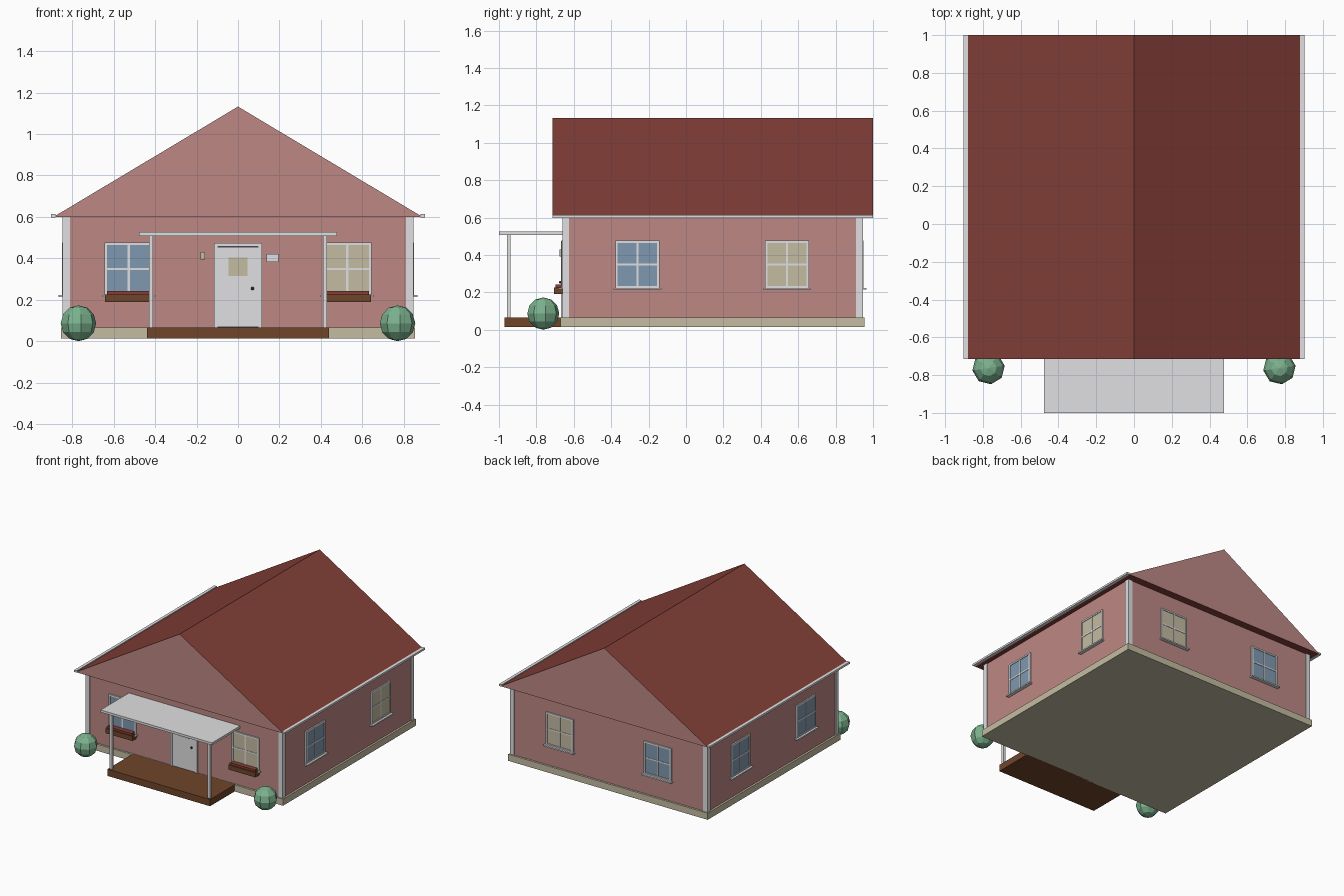
import bpy, bmesh, math
from mathutils import Matrix, Vector

if "Cube" in bpy.data.objects:
    bpy.data.objects.remove(bpy.data.objects["Cube"])


def mat(name, hexcol):
    def lin(c):
        c /= 255
        return c / 12.92 if c < 0.04045 else ((c + 0.055) / 1.055) ** 2.4
    m = bpy.data.materials.new(name)
    m.diffuse_color = (*[lin(int(hexcol[i:i + 2], 16)) for i in (0, 2, 4)], 1)
    m.use_nodes = True
    m.node_tree.nodes["Principled BSDF"].inputs["Base Color"].default_value = m.diffuse_color
    return m


PINK = mat("wall_pink", "BC8784")
RED = mat("roof_red", "843F38")
WHITE = mat("trim_white", "E0E0E2")
CREAM = mat("cream", "C4BCA2")
BLUE = mat("glass_blue", "8099B0")
BROWN = mat("wood_brown", "70452A")
GREEN = mat("leaf_green", "7BB28E")
DARK = mat("dark_metal", "4A4A4E")


def finish(name, bm, *mats):
    bmesh.ops.recalc_face_normals(bm, faces=bm.faces)
    me = bpy.data.meshes.new(name)
    bm.to_mesh(me)
    bm.free()
    for m in mats:
        me.materials.append(m)
    ob = bpy.data.objects.new(name, me)
    bpy.context.collection.objects.link(ob)
    return ob


def boxes(name, material, *ranges, matrix=Matrix()):
    """One object from boxes given as x0, x1, y0, y1, z0, z1."""
    bm = bmesh.new()
    for x0, x1, y0, y1, z0, z1 in ranges:
        c = Vector((x0 + x1, y0 + y1, z0 + z1)) / 2
        m = Matrix.Translation(c) @ Matrix.Diagonal((x1 - x0, y1 - y0, z1 - z0, 1))
        bmesh.ops.create_cube(bm, size=1, matrix=matrix @ m)
    return finish(name, bm, material)


# house body
W, F, B = 0.84, -0.655, 0.94
boxes("foundation", CREAM, (-0.855, 0.855, -0.67, 0.955, 0.014, 0.065))
boxes("walls", PINK, (-W, W, F, B, 0.065, 0.602))
e, t = 0.006, 0.03
boxes("corner_trim", WHITE, *[
    (min(sx * (W + e), sx * (W - t)), max(sx * (W + e), sx * (W - t)), y0, y1, 0.065, 0.6)
    for sx in (-1, 1) for y0, y1 in ((F - e, F + t), (B - t, B + e))])

# gabled roof: pink gable ends, red slopes and soffit
bm = bmesh.new()
profile = [(-0.89, 0.6), (0.89, 0.6), (0, 1.132)]
tri = bm.faces.new([bm.verts.new((x, -0.715, z)) for x, z in profile])
ext = bmesh.ops.extrude_face_region(bm, geom=[tri], use_keep_orig=True)
bmesh.ops.translate(bm, vec=(0, 1.715, 0),
                    verts=[v for v in ext["geom"] if isinstance(v, bmesh.types.BMVert)])
bm.normal_update()
for f in bm.faces:
    f.material_index = 1 if abs(f.normal.y) > 0.9 else 0
finish("roof", bm, RED, PINK)
boxes("gutters", WHITE, *[(min(s * 0.88, s * 0.903), max(s * 0.88, s * 0.903), -0.715, 1.0, 0.598, 0.613)
                          for s in (-1, 1)])

# porch
boxes("porch_deck", BROWN, (-0.44, 0.44, -0.97, -0.66, 0.014, 0.066))
boxes("porch_roof", WHITE, (-0.477, 0.477, -1.0, -0.65, 0.508, 0.526))
boxes("porch_posts", WHITE, *[(s * 0.42 - 0.01, s * 0.42 + 0.01, -0.957, -0.937, 0.066, 0.51)
                              for s in (-1, 1)])

# door
boxes("door_frame", WHITE, (-0.115, -0.097, F - 0.012, F, 0.066, 0.475),
      (0.097, 0.115, F - 0.012, F, 0.066, 0.475), (-0.1, 0.1, F - 0.012, F, 0.457, 0.475))
boxes("door", WHITE, (-0.097, 0.097, F - 0.009, F, 0.07, 0.452))
boxes("door_gap", DARK, (-0.097, 0.097, F - 0.004, F, 0.066, 0.458))
boxes("door_pane", CREAM, (-0.045, 0.045, F - 0.014, F - 0.006, 0.315, 0.403))
bm = bmesh.new()
bmesh.ops.create_uvsphere(bm, u_segments=8, v_segments=6, radius=0.008,
                          matrix=Matrix.Translation((0.07, F - 0.016, 0.254)))
finish("door_knob", bm, DARK)
boxes("wall_lamp", CREAM, (-0.18, -0.16, F - 0.022, F, 0.393, 0.43))
boxes("blank_plate", WHITE, (0.138, 0.196, F - 0.008, F, 0.383, 0.42))


# windows: local x along the wall, local -y outward
def window(name, pos, angle, glass):
    m = Matrix.Translation(pos) @ Matrix.Rotation(angle, 4, "Z")
    h, z0, z1, d, o = 0.117, 0.222, 0.476, 0.012, 0.010
    zm = (z0 + z1) / 2
    boxes(name + "_glass", glass, (-h + 0.005, h - 0.005, -0.005, 0.002, z0 + 0.005, z1 - 0.005), matrix=m)
    boxes(name + "_frame", WHITE,
          (-h, -h + d, -o, 0, z0, z1), (h - d, h, -o, 0, z0, z1),
          (-h + d, h - d, -o, 0, z1 - d, z1), (-h + d, h - d, -o, 0, z0, z0 + d),
          (-0.005, 0.005, -o + 0.002, 0, z0 + d, z1 - d),
          (-h + d, h - d, -o + 0.002, 0, zm - 0.005, zm + 0.005), matrix=m)
    boxes(name + "_sill", WHITE, (-0.128, 0.128, -0.026, 0, 0.214, 0.224), matrix=m)


Q = math.pi / 2
window("front_window_left", (-0.527, F, 0), 0, BLUE)
window("front_window_right", (0.527, F, 0), 0, CREAM)
window("back_window_left", (-0.42, B, 0), 2 * Q, BLUE)
window("back_window_right", (0.42, B, 0), 2 * Q, CREAM)
window("right_window_front", (W, -0.26, 0), Q, BLUE)
window("right_window_back", (W, 0.54, 0), Q, CREAM)
window("left_window_front", (-W, -0.26, 0), -Q, BLUE)
window("left_window_back", (-W, 0.54, 0), -Q, BLUE)

# flower boxes and round bushes
for s, side in ((-1, "left"), (1, "right")):
    c = s * 0.527
    boxes("flower_box_" + side, BROWN, (c - 0.115, c + 0.115, -0.705, F, 0.19, 0.226))
    boxes("flowers_" + side, RED, (c - 0.105, c + 0.105, -0.697, F - 0.005, 0.22, 0.242))
    bm = bmesh.new()
    bmesh.ops.create_uvsphere(bm, u_segments=8, v_segments=6, radius=0.0865,
                              matrix=Matrix.Translation((s * 0.77, -0.763, 0.0865))
                              @ Matrix.Rotation(0.15, 4, "Z"))
    finish("bush_" + side, bm, GREEN)
